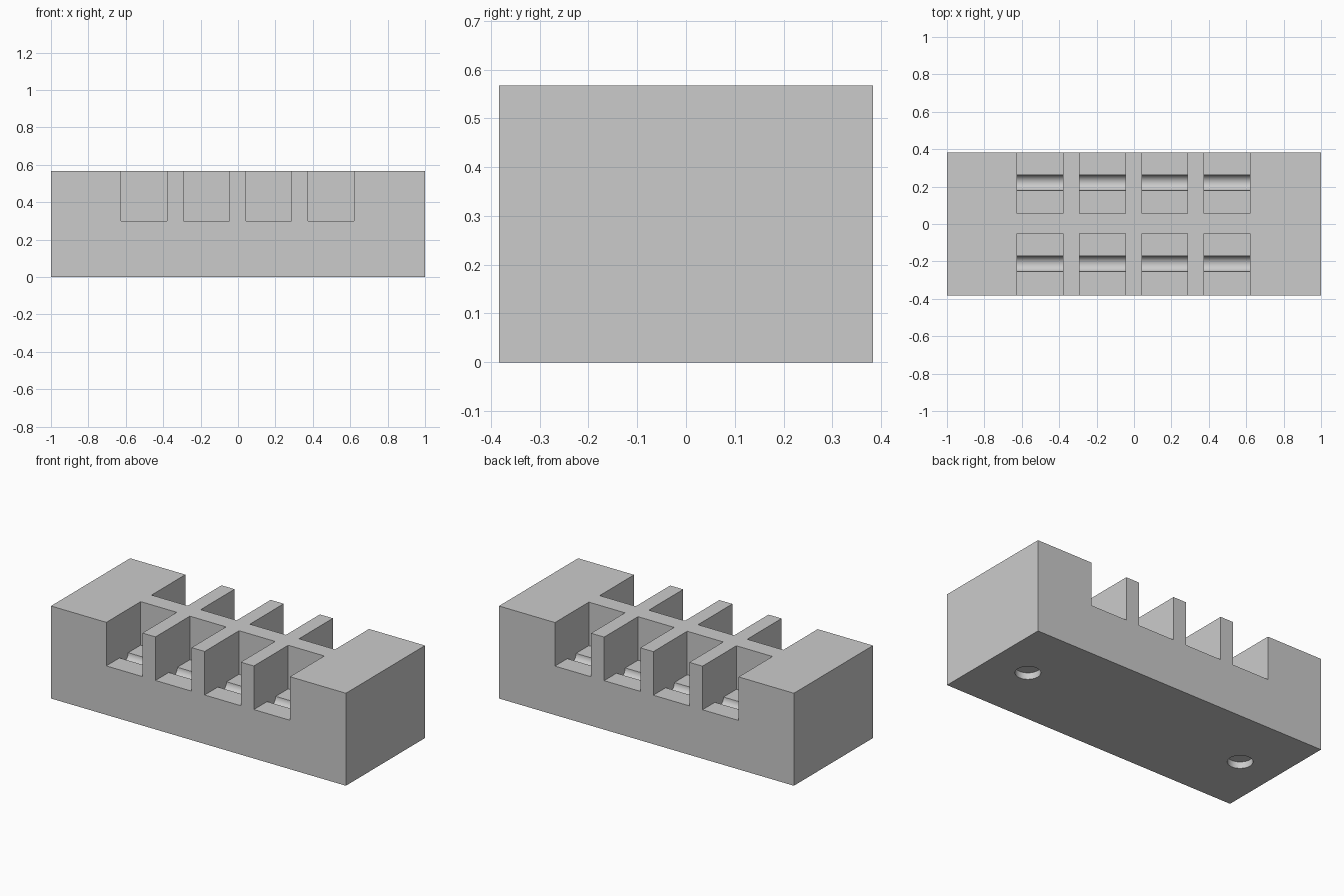
import bpy
import bmesh
import math

LENGTH, DEPTH, HEIGHT = 2.0, 0.766, 0.567
FLOOR = 0.30          # height of the slot floors
SLOT_WIDTH = 0.245
GROOVE_R = 0.042

cube = bpy.data.objects.get("Cube")
if cube:
    bpy.data.objects.remove(cube, do_unlink=True)

grey = bpy.data.materials.new("light grey")
grey.use_nodes = True
colour = (0.6, 0.6, 0.6, 1)
grey.diffuse_color = colour
grey.node_tree.nodes["Principled BSDF"].inputs["Base Color"].default_value = colour


def make_object(name, bm):
    bmesh.ops.recalc_face_normals(bm, faces=bm.faces)
    mesh = bpy.data.meshes.new(name)
    bm.to_mesh(mesh)
    bm.free()
    mesh.materials.append(grey)
    obj = bpy.data.objects.new(name, mesh)
    bpy.context.collection.objects.link(obj)
    return obj


def add_slot(bm, x, y_start, y_end, groove_y):
    """Open slot with a half-round groove in its floor, swept along x."""
    arc = [(groove_y + GROOVE_R * math.cos(a), FLOOR + GROOVE_R * math.sin(a))
           for a in (math.pi + math.pi * i / 24 for i in range(25))]
    top = HEIGHT + 0.1
    profile = [(y_start, FLOOR)] + arc + [(y_end, FLOOR), (y_end, top), (y_start, top)]
    verts = [bm.verts.new((x - SLOT_WIDTH / 2, y, z)) for y, z in profile]
    face = bm.faces.new(verts)
    new = bmesh.ops.extrude_face_region(bm, geom=[face])["geom"]
    moved = [v for v in new if isinstance(v, bmesh.types.BMVert)]
    bmesh.ops.translate(bm, verts=moved, vec=(SLOT_WIDTH, 0, 0))


# Main block
bm = bmesh.new()
bmesh.ops.create_cube(bm, size=1)
bmesh.ops.scale(bm, verts=bm.verts, vec=(LENGTH, DEPTH, HEIGHT))
bmesh.ops.translate(bm, verts=bm.verts, vec=(0, 0, HEIGHT / 2))
block = make_object("slotted_block", bm)

# Four slots along the front and four along the back
bm = bmesh.new()
for i in range(4):
    x = -0.5025 + i * 0.3335
    add_slot(bm, x, -DEPTH / 2 - 0.1, -0.05, -0.213)
    add_slot(bm, x, 0.055, DEPTH / 2 + 0.1, 0.221)
slots = make_object("slot_cutter", bm)

# Shallow round holes in the underside
bm = bmesh.new()
for x in (-0.75, 0.75):
    hole = bmesh.ops.create_cone(bm, cap_ends=True, segments=48, radius1=0.07,
                                 radius2=0.07, depth=0.08)["verts"]
    bmesh.ops.translate(bm, verts=hole, vec=(x, 0, 0))
holes = make_object("hole_cutter", bm)

# Cut everything out of the block
bpy.context.view_layer.objects.active = block
block.select_set(True)
for cutter in (slots, holes):
    cutter.hide_render = True
    cut = block.modifiers.new(cutter.name, "BOOLEAN")
    cut.operation = "DIFFERENCE"
    cut.solver = "EXACT"
    cut.object = cutter
    bpy.ops.object.modifier_apply(modifier=cut.name)
    bpy.data.objects.remove(cutter, do_unlink=True)

bpy.ops.object.shade_smooth_by_angle(angle=math.radians(30))
